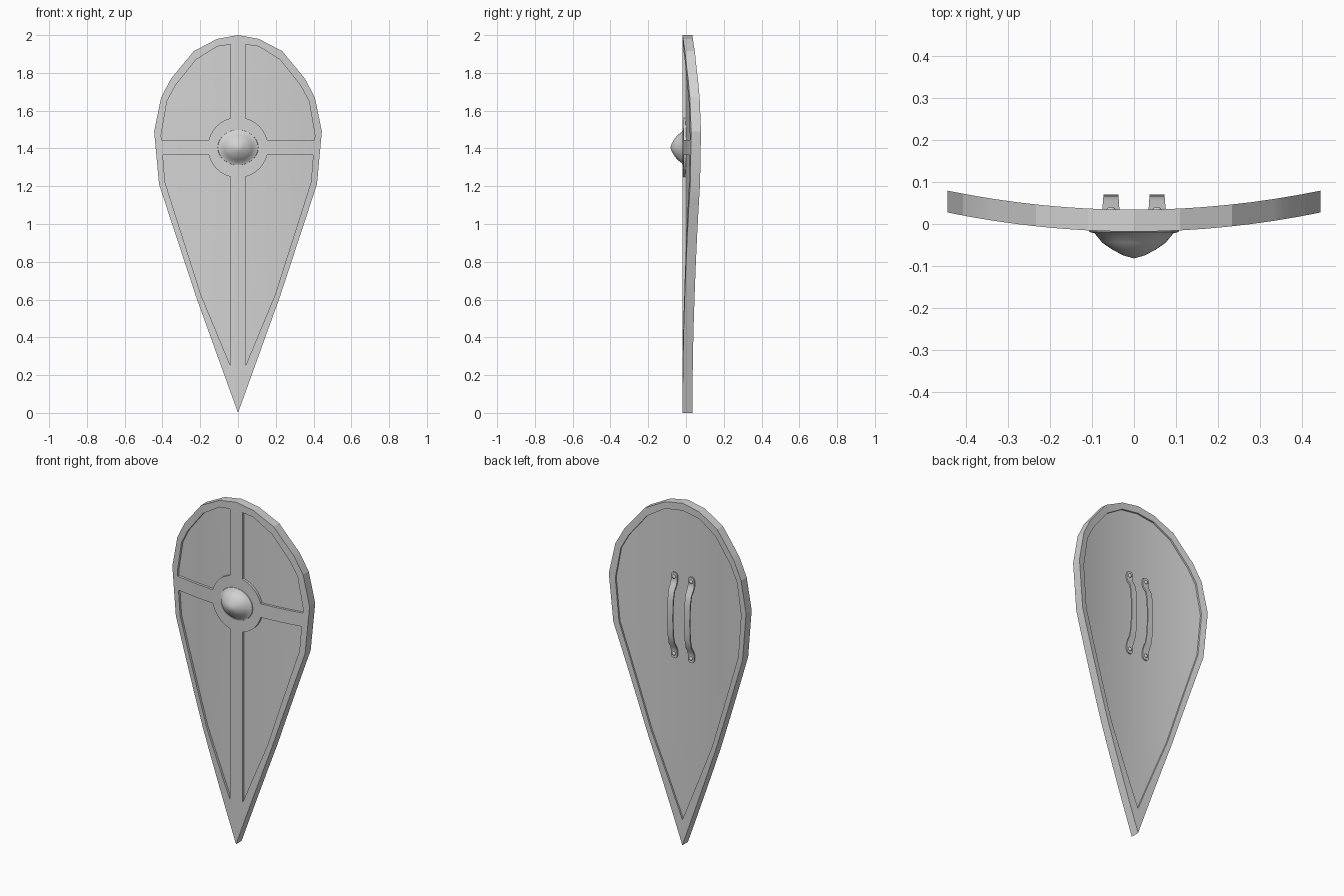
import bpy, bmesh, math
from mathutils import Vector

if "Cube" in bpy.data.objects:
    bpy.data.objects.remove(bpy.data.objects["Cube"], do_unlink=True)

GREY = (0.65, 0.65, 0.65, 1)
steel = bpy.data.materials.new("light_grey")
steel.use_nodes = True
steel.diffuse_color = GREY
steel.node_tree.nodes["Principled BSDF"].inputs["Base Color"].default_value = GREY

STEP = 0.0555                       # width of one curved strip
FRONT, POCKET, FLOOR, BACK = -0.018, -0.004, 0.024, 0.034
HUB_Z, HUB_R, ARM = 1.405, 0.16, 0.04


def finish(name, bm, angle):
    """Turn a bmesh into a smooth shaded, coloured object."""
    bmesh.ops.remove_doubles(bm, verts=bm.verts, dist=0.0001)
    bmesh.ops.recalc_face_normals(bm, faces=bm.faces)
    mesh = bpy.data.meshes.new(name)
    bm.to_mesh(mesh)
    bm.free()
    obj = bpy.data.objects.new(name, mesh)
    bpy.context.collection.objects.link(obj)
    mesh.materials.append(steel)
    bpy.ops.object.select_all(action='DESELECT')
    obj.select_set(True)
    bpy.context.view_layer.objects.active = obj
    bpy.ops.object.shade_smooth_by_angle(angle=math.radians(angle))
    return obj


def bend(x):
    """Backward curve of the shield, straight within each strip."""
    k = math.floor(abs(x) / STEP)
    t = abs(x) / STEP - k
    return 0.23 * STEP ** 2 * (k * k * (1 - t) + (k + 1) ** 2 * t)


def mirrored(half):
    """Close a half outline that starts and ends on the centre line."""
    return half + [(-x, z) for x, z in half[-2:0:-1]]


def sheet(bm, loops, y):
    """Flat face with optional holes."""
    edges = []
    for loop in loops:
        vs = [bm.verts.new((x, y, z)) for x, z in loop]
        edges += [bm.edges.new((vs[i - 1], vs[i])) for i in range(len(vs))]
    bmesh.ops.triangle_fill(bm, edges=edges, use_beauty=True)


def wall(bm, loop, ya, yb):
    """Band of quads joining a loop at two depths."""
    a = [bm.verts.new((x, ya, z)) for x, z in loop]
    b = [bm.verts.new((x, yb, z)) for x, z in loop]
    for i in range(len(loop)):
        bm.faces.new((a[i - 1], a[i], b[i], b[i - 1]))


def hub_arc(up):
    """Quarter of the hub edge, from the side arm to the upright arm."""
    a0 = math.asin(ARM / HUB_R)
    a1 = math.pi / 2 - a0
    return [(HUB_R * math.cos(a), HUB_Z + up * HUB_R * math.sin(a))
            for a in (a0 + (a1 - a0) * i / 6 for i in range(7))]


# Shield body: raised rim and cross in front, shallow rim behind
outer = mirrored([(0, 2), (0.11, 1.98), (0.234, 1.915), (0.354, 1.77), (0.407, 1.67),
                  (0.444, 1.49), (0.418, 1.21), (0.222, 0.615), (0, 0)])
upper = [(0.11, 1.94), (0.222, 1.87), (0.33, 1.735), (0.376, 1.65), (0.407, 1.47)]
lower = [(0.386, 1.22), (0.196, 0.625)]
inner = mirrored([(0, 1.957)] + upper + lower + [(0, 0.15)])

pockets = [[(ARM, 1.95)] + upper + [(0.405, HUB_Z + ARM)] + hub_arc(1),
           [(ARM, 0.25)] + lower[::-1] + [(0.398, HUB_Z - ARM)] + hub_arc(-1)]
pockets += [[(-x, z) for x, z in p] for p in pockets]

bm = bmesh.new()
sheet(bm, [outer] + pockets, FRONT)
for p in pockets:
    wall(bm, p, FRONT, POCKET)
    sheet(bm, [p], POCKET)
wall(bm, outer, FRONT, BACK)
sheet(bm, [outer, inner], BACK)
wall(bm, inner, BACK, FLOOR)
sheet(bm, [inner], FLOOR)
bmesh.ops.remove_doubles(bm, verts=bm.verts, dist=0.0001)

# Slice into upright strips and curve the body
for k in range(-7, 8):
    bmesh.ops.bisect_plane(bm, geom=bm.verts[:] + bm.edges[:] + bm.faces[:], dist=0.00001,
                           plane_co=(k * STEP, 0, 0), plane_no=(1, 0, 0))
for v in bm.verts:
    v.co.y += bend(v.co.x)
finish("shield_body", bm, 15)


def lathe(name, profile, x, z, steps, squash=1, angle=50):
    """Round part about the y axis from (radius, y) points."""
    bm = bmesh.new()
    vs = [bm.verts.new((r, y, 0)) for r, y in profile]
    edges = [bm.edges.new(pair) for pair in zip(vs, vs[1:])]
    bmesh.ops.spin(bm, geom=vs + edges, cent=(0, 0, 0), axis=(0, 1, 0),
                   angle=2 * math.pi, steps=steps)
    for v in bm.verts:
        v.co = Vector((v.co.x + x, v.co.y, v.co.z * squash + z))
    finish(name, bm, angle)


# Central boss
lathe("boss", [(0.108, -0.014), (0.106, -0.019), (0.094, -0.022), (0.075, -0.045),
               (0.05, -0.062), (0.025, -0.075), (0, -0.082)], 0, HUB_Z, 32, 0.88)

# Grip straps with rounded, riveted ends: (height, depth, half width)
GRIP_Z = 1.33
half = [(0.25, 0.028, 0.009), (0.243, 0.028, 0.017), (0.232, 0.028, 0.02),
        (0.205, 0.028, 0.02), (0.185, 0.034, 0.02), (0.155, 0.052, 0.019),
        (0.11, 0.061, 0.018), (0.06, 0.065, 0.018)]
path = half + [(0, 0.066, 0.018)] + [(-z, y, w) for z, y, w in half[::-1]]
for side, x in (("left", 0.055), ("right", -0.055)):
    bm = bmesh.new()
    rings = [[bm.verts.new((x + sx * w, y + sy * 0.004, GRIP_Z + z))
              for sx, sy in ((-1, -1), (1, -1), (1, 1), (-1, 1))] for z, y, w in path]
    for a, b in zip(rings, rings[1:]):
        for i in range(4):
            bm.faces.new((a[i - 1], a[i], b[i], b[i - 1]))
    bm.faces.new(rings[0])
    bm.faces.new(rings[-1])
    finish(side + "_grip_strap", bm, 35)
    for end, dz in (("upper", 0.225), ("lower", -0.225)):
        lathe(f"{side}_{end}_rivet", [(0.011, 0.03), (0.011, 0.035), (0.007, 0.039),
                                      (0, 0.041)], x, GRIP_Z + dz, 12)
